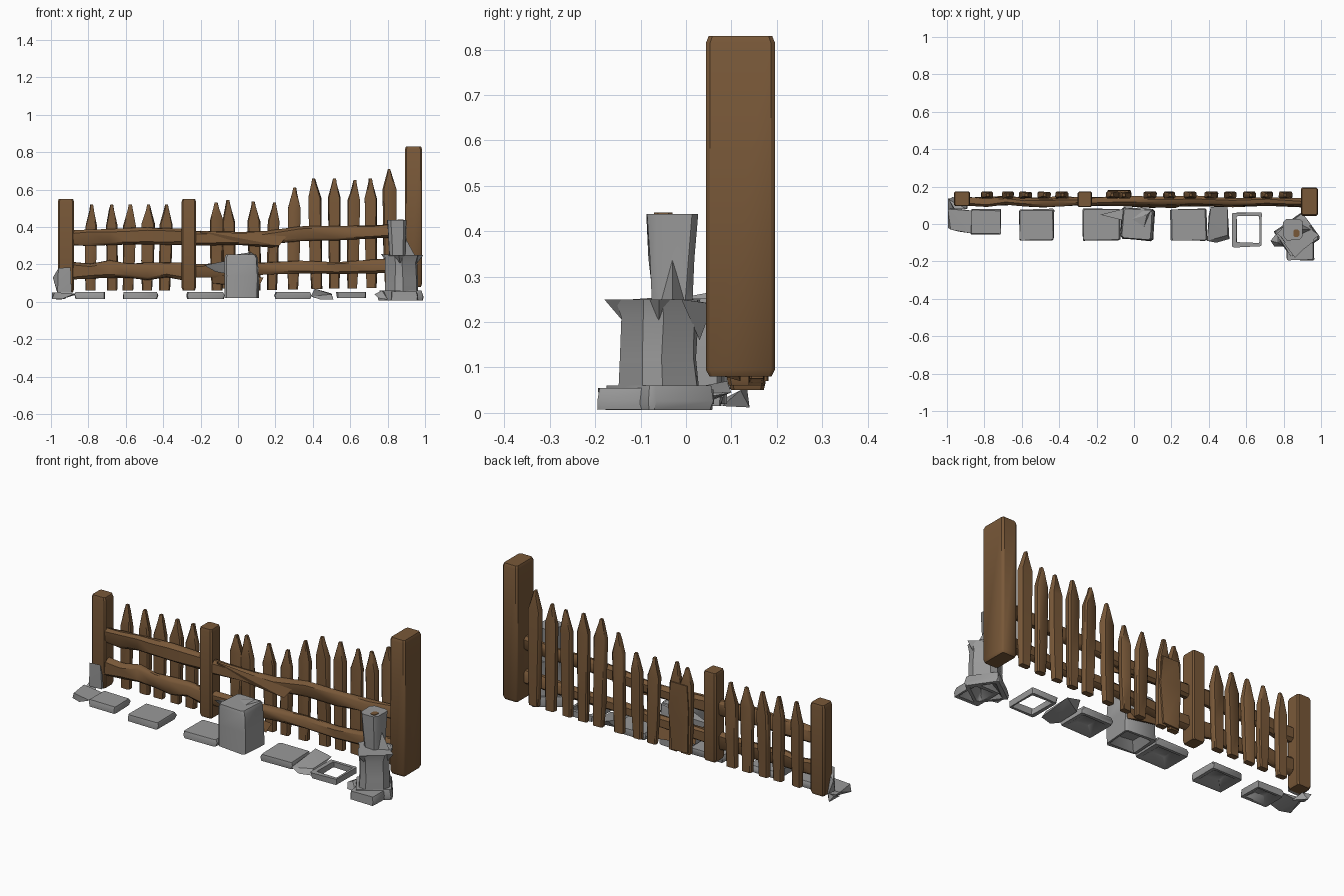
import bpy, bmesh, math, random
from mathutils import Vector, Matrix

random.seed(4)
old = bpy.data.objects.get("Cube")
if old:
    bpy.data.objects.remove(old, do_unlink=True)


def material(name, color):
    m = bpy.data.materials.new(name)
    m.use_nodes = True
    m.diffuse_color = color
    m.node_tree.nodes["Principled BSDF"].inputs["Base Color"].default_value = color
    return m


WOOD = material("brown wood", (0.19, 0.098, 0.04, 1))
STONE = material("grey stone", (0.32, 0.32, 0.32, 1))


def finish(name, bm, mat, angle=40):
    bmesh.ops.recalc_face_normals(bm, faces=bm.faces)
    mesh = bpy.data.meshes.new(name)
    bm.to_mesh(mesh)
    bm.free()
    mesh.materials.append(mat)
    ob = bpy.data.objects.new(name, mesh)
    bpy.context.collection.objects.link(ob)
    bpy.ops.object.select_all(action="DESELECT")
    ob.select_set(True)
    bpy.context.view_layer.objects.active = ob
    bpy.ops.object.shade_smooth_by_angle(angle=math.radians(angle))
    return ob


def loft(name, stations, mat, axis="z", chamfer=0.2, jitter=0.0, turn=0, wrap=False):
    """Skin chamfered rectangles; a station is (position, u, v, half_u, half_v)."""
    bm = bmesh.new()
    rings = []
    spin = Matrix.Rotation(math.radians(turn), 2)
    for t, u, v, hu, hv in stations:
        c = chamfer * min(hu, hv)
        ring = []
        for su, sv in ((1, 1), (-1, 1), (-1, -1), (1, -1)):
            pair = [(su * hu, sv * (hv - c)), (su * (hu - c), sv * hv)]
            if su * sv < 0:
                pair.reverse()
            for p in pair:
                a, b = spin @ Vector(p)
                a += u + random.uniform(-jitter, jitter)
                b += v + random.uniform(-jitter, jitter)
                ring.append(bm.verts.new((a, b, t) if axis == "z" else (t, a, b)))
        rings.append(ring)
    pairs = list(zip(rings, rings[1:]))
    if wrap:
        pairs.append((rings[-1], rings[0]))
    else:
        bm.faces.new(rings[0])
        bm.faces.new(rings[-1])
    for a, b in pairs:
        for i in range(len(a)):
            j = (i + 1) % len(a)
            bm.faces.new((a[i], a[j], b[j], b[i]))
    return finish(name, bm, mat)


def shard(name, points, mat=STONE):
    """Sharp chip made as the hull of a few points."""
    bm = bmesh.new()
    for p in points:
        bm.verts.new(p)
    bmesh.ops.convex_hull(bm, input=bm.verts)
    return finish(name, bm, mat, 25)


# Posts, with a slightly narrowed cap
def post(name, x, y, hx, hy, low, high):
    loft(name, [(low, x, y, hx * .85, hy * .9), (low + .015, x, y, hx, hy),
                (high - .015, x, y, hx, hy), (high, x, y, hx * .88, hy * .92)], WOOD)


post("left_post", -.92, .135, .043, .04, .05, .55)
post("middle_post", -.263, .132, .038, .042, .06, .55)
post("right_post", .938, .12, .046, .076, .08, .83)


# Rough rails, uneven along their length
def rail(name, x0, x1, z0, z1, half, y=.12):
    n = 7
    rows = []
    for i in range(n):
        f = i / (n - 1)
        rows.append((x0 + (x1 - x0) * f, y + random.uniform(-.006, .006),
                     z0 + (z1 - z0) * f + random.uniform(-.008, .008),
                     .022, half * random.uniform(.85, 1.1)))
    loft(name, rows, WOOD, "x", .6, .004)


rail("upper_left_rail", -.89, -.28, .34, .35, .045)
rail("lower_left_rail", -.89, -.28, .17, .165, .042)
rail("upper_right_rail", -.24, .91, .335, .38, .036)
rail("lower_right_rail", -.24, .91, .16, .20, .036)

# Split strips on the front of the rails
for name, x, z, s in (("upper_splinter", -.2, .36, 1), ("lower_splinter", -.14, .14, .6)):
    shard(name, [(x, .10, z + .02), (x, .12, z - .04), (x + .42 * s, .085, z - .06),
                 (x + .46 * s, .1, z - .01), (x + .38 * s, .12, z - .07)], WOOD)


# Pointed pickets
def picket(i, x, top, low=.065, y=.155):
    lean = random.uniform(-.012, .012)
    w = random.uniform(.029, .036)
    shoulder = top - random.uniform(.09, .12)
    loft("picket_%02d" % i,
         [(low, x - lean, y, w * .8, .016), (low + .16, x - lean * .5, y, w * .95, .018),
          (shoulder, x, y, w, .018), (top - .03, x + lean * .4, y, w * .4, .014),
          (top, x + lean * .5, y, .007, .008)], WOOD, chamfer=.35, jitter=.002)


left_xs = [-.785, -.675, -.58, -.48, -.385]
right = [(-.115, .53), (-.05, .545), (.085, .535), (.19, .53), (.3, .61),
         (.41, .66), (.515, .66), (.62, .65), (.71, .66), (.81, .71)]
for i, (x, top) in enumerate([(x, .52) for x in left_xs] + right):
    picket(i, x, top, .06 + max(0, x) * .02)
# Wide board behind the first two right pickets
loft("back_board", [(.07, -.085, .17, .05, .01), (.3, -.08, .17, .062, .011),
                    (.44, -.08, .17, .05, .01)], WOOD, jitter=.003)


# Path slabs, hollow beneath
def slab(name, x, y, hx, hy, low=.015, high=.052, turn=0):
    loft(name, [(high - .012, x, y, hx * .35, hy * .35), (low, x, y, hx * .75, hy * .75),
                (low, x, y, hx * .96, hy * .96), (low + .02, x, y, hx, hy),
                (high, x, y, hx * .93, hy * .95)],
         STONE, chamfer=.08, jitter=.004, turn=turn)


slab("slab_1", -.79, .01, .082, .066)
slab("slab_2", -.522, -.005, .093, .084)
slab("slab_3", -.175, -.005, .1, .086)
slab("slab_4", .292, -.005, .098, .085)

# Open slab with a hole through it
loft("ring_slab", [(.02, .605, -.03, .075, .09), (.052, .605, -.03, .078, .092),
                   (.052, .61, -.028, .058, .07), (.02, .61, -.028, .062, .074)],
     STONE, chamfer=.08, jitter=.004, wrap=True)
shard("broken_slab", [(.39, -.09, .03), (.41, .09, .07), (.47, .02, .02), (.5, .1, .045),
                      (.51, -.08, .012), (.44, -.1, .012), (.4, .05, .025), (.5, -.06, .04)])

# Stones at the left post
shard("left_path_stone", [(-.995, -.02, .015), (-.995, .08, .05), (-.96, .085, .02), (-.94, -.04, .015),
                          (-.87, -.05, .045), (-.86, .07, .04), (-.98, -.03, .05)])
shard("left_post_stone", [(-.96, .08, .18), (-.895, .08, .185), (-.89, .085, .05), (-.965, .08, .05),
                          (-.99, .13, .13), (-.97, .145, .06), (-.89, .11, .06)])
shard("left_foot_stone", [(-.995, .08, .03), (-.97, .14, .012), (-.995, .135, .05),
                          (-.95, .12, .05), (-.92, .08, .015)])

# Upright block with a spike on its left and a folded chip on top
loft("upright_block", [(.06, .02, 0, .04, .04), (.02, .02, 0, .075, .07), (.02, .02, 0, .088, .084),
                       (.14, .02, 0, .086, .084), (.235, .018, 0, .082, .082),
                       (.253, .018, 0, .075, .076)],
     STONE, chamfer=.12, jitter=.004, turn=-4)
shard("block_spike", [(-.18, .05, .195), (-.06, .02, .22), (-.06, .08, .215),
                      (-.06, .05, .15), (-.12, .06, .16)])
shard("block_chip", [(-.03, .02, .25), (.05, -.03, .25), (.1, .08, .245), (.02, .09, .24), (.07, .05, .265)])

# Stone stack at the right post
slab("stack_base", .89, -.11, .075, .085, .008, .055)
slab("stack_base_turned", .87, -.06, .095, .085, .006, .06, 35)
shard("stack_side_stone", [(.73, -.09, .04), (.77, -.04, .055), (.82, -.04, .03), (.8, -.12, .012),
                           (.75, -.12, .02), (.77, -.1, .06)])
loft("stack_body", [(.05, .875, -.06, .078, .075), (.12, .875, -.06, .074, .072),
                    (.21, .875, -.06, .074, .072), (.25, .875, -.06, .08, .078)],
     STONE, chamfer=.4, jitter=.004, turn=35)
# Flared corners of the body
shard("flare_right", [(.99, -.06, .25), (.91, -.12, .25), (.91, .0, .25), (.93, -.06, .17)])
shard("flare_left", [(.765, -.05, .255), (.84, -.12, .25), (.84, .02, .25), (.8, -.05, .205)])
shard("flare_front", [(.86, -.18, .25), (.8, -.1, .25), (.93, -.11, .25), (.87, -.12, .18)])
shard("flare_back", [(.9, .06, .24), (.83, .0, .25), (.95, -.01, .25), (.89, .03, .16)])
loft("stack_column", [(.24, .853, -.03, .043, .044), (.34, .853, -.03, .046, .05),
                      (.438, .85, -.028, .052, .057)], STONE, chamfer=.35, jitter=.003)
shard("column_blade", [(.885, -.03, .36), (.88, -.06, .25), (.945, -.03, .25), (.89, .0, .25)])
loft("column_patch", [(.437, .868, -.05, .016, .02), (.441, .868, -.05, .016, .02)], WOOD, chamfer=.5)
